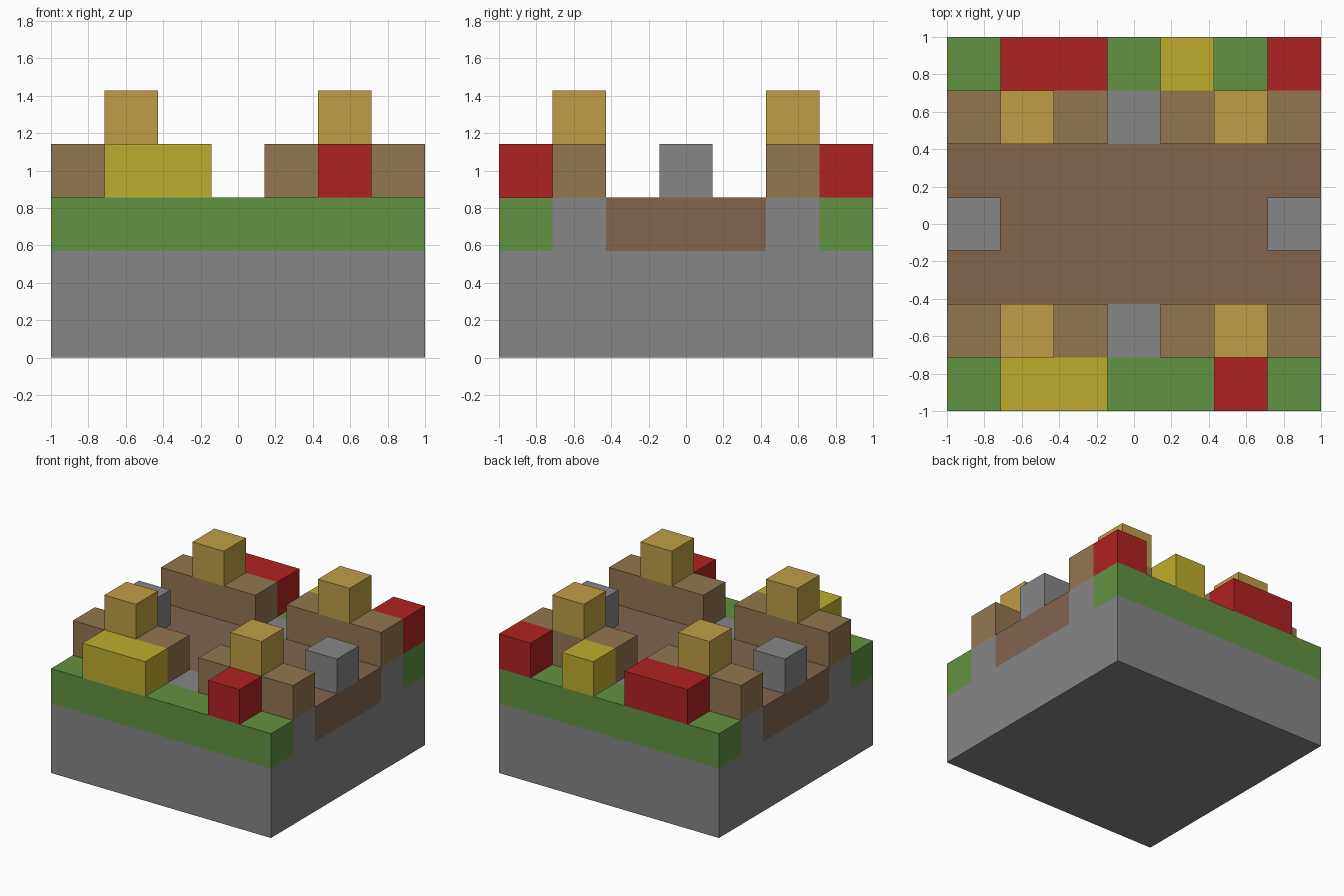
import bpy
import bmesh
from mathutils import Vector

default = bpy.data.objects.get("Cube")
if default:
    bpy.data.objects.remove(default, do_unlink=True)

U = 2 / 7  # one block; the model is seven blocks square


def material(name, rgb):
    # 8-bit display colour to linear
    lin = [((c / 255 + 0.055) / 1.055) ** 2.4 for c in rgb]
    mat = bpy.data.materials.new(name)
    mat.use_nodes = True
    mat.diffuse_color = (*lin, 1)
    mat.node_tree.nodes["Principled BSDF"].inputs["Base Color"].default_value = (*lin, 1)
    return mat


stone = material("stone grey", (134, 134, 134))
grass = material("grass green", (98, 146, 65))
earth = material("earth brown", (129, 101, 79))
timber = material("timber brown", (146, 119, 80))
straw = material("straw tan", (192, 158, 70))
yellow = material("flower yellow", (191, 173, 45))
red = material("flower red", (176, 34, 34))


def block(name, mat, cell, size=(1, 1, 1)):
    """Box whose low corner is at a grid cell, measured in blocks."""
    bm = bmesh.new()
    bmesh.ops.create_cube(bm, size=U)
    bmesh.ops.scale(bm, vec=size, verts=bm.verts)
    mesh = bpy.data.meshes.new(name)
    bm.to_mesh(mesh)
    bm.free()
    mesh.materials.append(mat)
    obj = bpy.data.objects.new(name, mesh)
    centre = Vector(cell) + Vector(size) / 2 - Vector((3.5, 3.5, 0))
    obj.location = centre * U
    bpy.context.collection.objects.link(obj)
    return obj


# Ground: stone base, sunken path strip between stone and grass strips
block("stone_base", stone, (0, 0, 0), (7, 7, 2))
block("earth_path", earth, (0, 2, 2), (7, 3, 1))
for side, grass_y, wall_y in (("front", 0, 1), ("back", 6, 5)):
    block(f"{side}_grass", grass, (0, grass_y, 2), (7, 1, 1))
    block(f"{side}_foundation", stone, (0, wall_y, 2), (7, 1, 1))
    # Timber walls with a straw block on the middle of each
    for end, x in (("right", 0), ("left", 4)):
        block(f"{side}_{end}_wall", timber, (x, wall_y, 3), (3, 1, 1))
        block(f"{side}_{end}_wall_top", straw, (x + 1, wall_y, 4))

# Stone posts at both ends of the path
for end, x in (("right", 0), ("left", 6)):
    block(f"{end}_post", stone, (x, 3, 3))

# Flower beds on the grass
block("front_yellow_bed", yellow, (1, 0, 3), (2, 1, 1))
block("front_red_bed", red, (5, 0, 3))
block("back_long_red_bed", red, (1, 6, 3), (2, 1, 1))
block("back_yellow_bed", yellow, (4, 6, 3))
block("back_corner_red_bed", red, (6, 6, 3))
